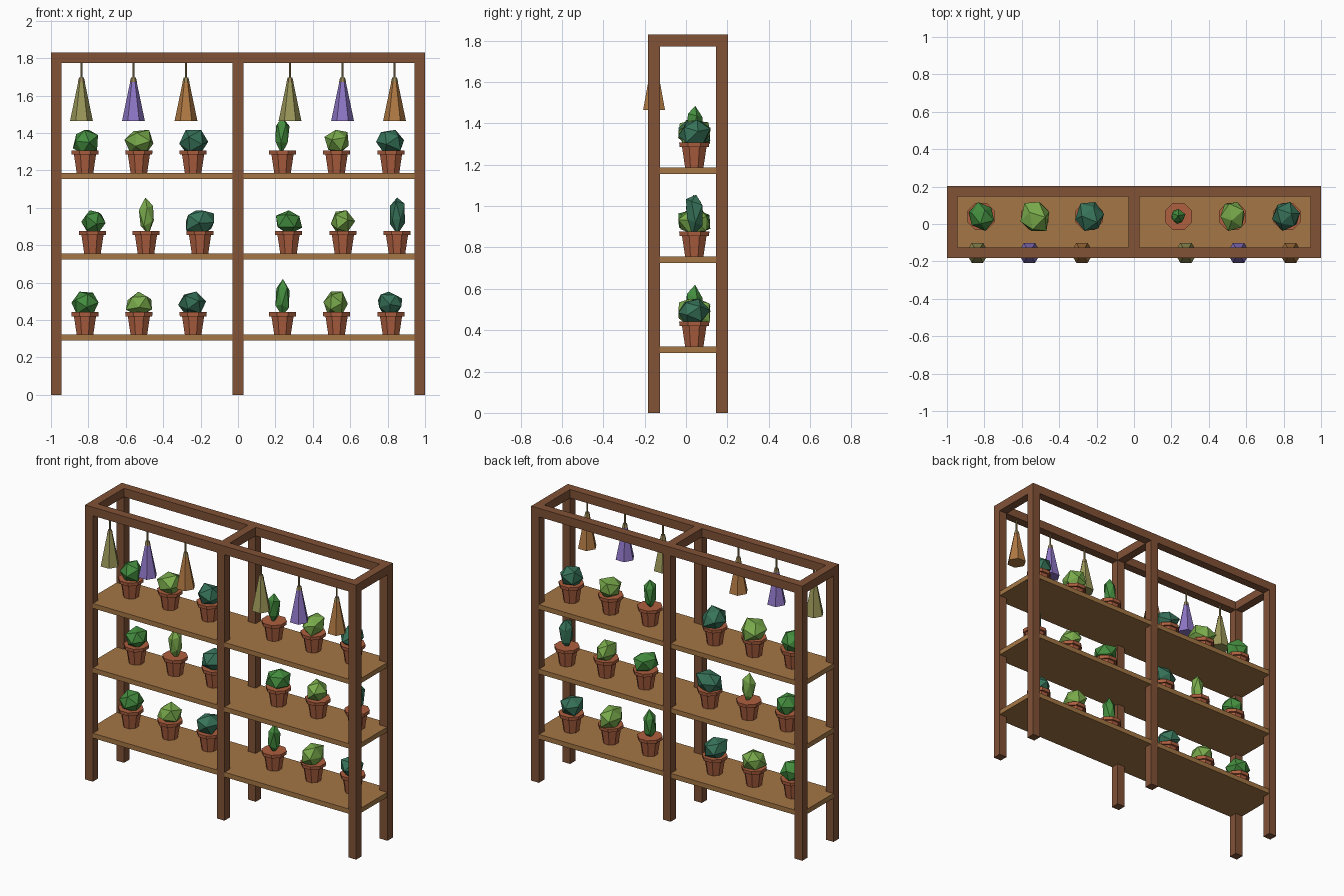
import bpy, bmesh, math, random
from mathutils import Matrix, Vector, Euler

random.seed(4)
cube = bpy.data.objects.get("Cube")
if cube:
    bpy.data.objects.remove(cube, do_unlink=True)


def material(name, r, g, b):
    m = bpy.data.materials.new(name)
    m.use_nodes = True
    m.diffuse_color = (r, g, b, 1)
    m.node_tree.nodes["Principled BSDF"].inputs["Base Color"].default_value = (r, g, b, 1)
    return m


frame_wood = material("frame wood", .22, .085, .037)
shelf_wood = material("shelf wood", .37, .18, .058)
clay = material("clay", .42, .115, .05)
twine = material("twine", .31, .23, .09)
GREENS = [material("leaf green", .058, .27, .05),
          material("light green", .19, .4, .07),
          material("dark teal", .038, .17, .1)]
HERBS = [material("dried olive", .33, .31, .1),
         material("dried lavender", .27, .18, .56),
         material("dried orange", .43, .19, .055)]


def finish(name, bm, mat):
    bmesh.ops.recalc_face_normals(bm, faces=bm.faces)
    mesh = bpy.data.meshes.new(name)
    bm.to_mesh(mesh)
    bm.free()
    mesh.materials.append(mat)
    obj = bpy.data.objects.new(name, mesh)
    bpy.context.collection.objects.link(obj)
    return obj


def box(name, lo, hi, mat):
    lo, hi = Vector(lo), Vector(hi)
    bm = bmesh.new()
    bmesh.ops.create_cube(bm, size=1, matrix=Matrix.Translation((lo + hi) / 2)
                          @ Matrix.Diagonal((hi - lo).to_4d()))
    return finish(name, bm, mat)


def lathe(name, center, profile, sides, turn, mat):
    """Closed faceted solid from (radius, height) rings."""
    bm = bmesh.new()
    rings = []
    for r, z in profile:
        ring = []
        for i in range(sides):
            a = turn + math.tau * i / sides
            ring.append(bm.verts.new((center[0] + r * math.cos(a),
                                      center[1] + r * math.sin(a), center[2] + z)))
        rings.append(ring)
    for a, b in zip(rings, rings[1:]):
        for i in range(sides):
            j = (i + 1) % sides
            bm.faces.new((a[i], a[j], b[j], b[i]))
    bm.faces.new(rings[0])
    bm.faces.new(rings[-1])
    return finish(name, bm, mat)


def plant(name, lo, hi, tilt, mat):
    """Irregular twenty-sided lump fitted between two corners."""
    bm = bmesh.new()
    bmesh.ops.create_icosphere(bm, subdivisions=1, radius=1)
    turn = Euler((random.uniform(-tilt, tilt), random.uniform(-tilt, tilt),
                  random.uniform(0, math.tau))).to_matrix()
    for v in bm.verts:
        v.co = turn @ (v.co * random.uniform(.88, 1.12))
    for k in range(3):
        low = min(v.co[k] for v in bm.verts)
        span = max(v.co[k] for v in bm.verts) - low
        for v in bm.verts:
            v.co[k] = lo[k] + (v.co[k] - low) / span * (hi[k] - lo[k])
    return finish(name, bm, mat)


# Frame: six posts and a top ring with a middle tie
T = .057
HEIGHT = 1.83
FRONT, BACK = -.183, .203
for side, x in (("right", -1), ("middle", -T / 2), ("left", 1 - T)):
    for end, y in (("front", FRONT), ("back", BACK - T)):
        box(f"{side}_{end}_post", (x, y, 0), (x + T, y + T, HEIGHT - T), frame_wood)
    box(f"{side}_top_tie", (x, FRONT + T, HEIGHT - T), (x + T, BACK - T, HEIGHT), frame_wood)
for end, y in (("front", FRONT), ("back", BACK - T)):
    box(f"{end}_top_beam", (-1, y, HEIGHT - T), (1, y + T, HEIGHT), frame_wood)

# Shelves, just inside the outer faces of the posts
SHELF_TOPS = (.322, .757, 1.187)
GAP = .002
for n, z in enumerate(SHELF_TOPS):
    box(f"shelf_{n}", (-1 + GAP, FRONT + GAP, z - .032), (1 - GAP, BACK - GAP, z), shelf_wood)

# Potted plants: pot x, plant offset, plant width (narrow ones are columns)
ROWS = (
    ((-.818, 0, .145), (-.53, 0, .14), (-.24, -.005, .15),
     (.238, 0, .075), (.527, -.005, .13), (.818, -.005, .13)),
    ((-.778, .005, .13), (-.492, .002, .08), (-.203, 0, .15),
     (.27, .003, .14), (.561, 0, .13), (.85, .003, .08)),
    ((-.818, .002, .135), (-.53, 0, .155), (-.24, .003, .155),
     (.238, 0, .075), (.527, 0, .13), (.818, -.005, .15)),
)
POT = ((.048, 0), (.064, .098), (.077, .098), (.079, .12))
POT_Y = .04
for row, (z, items) in enumerate(zip(SHELF_TOPS, ROWS)):
    for col, (x, dx, w) in enumerate(items):
        lathe(f"pot_{row}_{col}", (x, POT_Y, z), POT, 8, math.pi / 8, clay)
        column = w < .1
        depth = .08 if column else .155
        top = .298 if column else .23
        cx = x + dx
        plant(f"plant_{row}_{col}",
              (cx - w / 2, POT_Y - depth / 2, z + .1),
              (cx + w / 2, POT_Y + depth / 2, z + top),
              .15 if column else .9, GREENS[col % 3])

# Dried bundles hanging below the front beam
BUNDLE_Y = FRONT + T / 2
for n, x in enumerate((-.837, -.559, -.278, .278, .559, .837)):
    lathe(f"bundle_{n}", (x, BUNDLE_Y, 1.465), ((.061, 0), (.015, .22)), 6, 0, HERBS[n % 3])
    lathe(f"bundle_knot_{n}", (x, BUNDLE_Y, 1.672), ((.019, 0), (.013, .024)), 6, 0, twine)
    lathe(f"bundle_string_{n}", (x, BUNDLE_Y, 1.68), ((.006, 0), (.006, .1)), 6, 0, twine)
